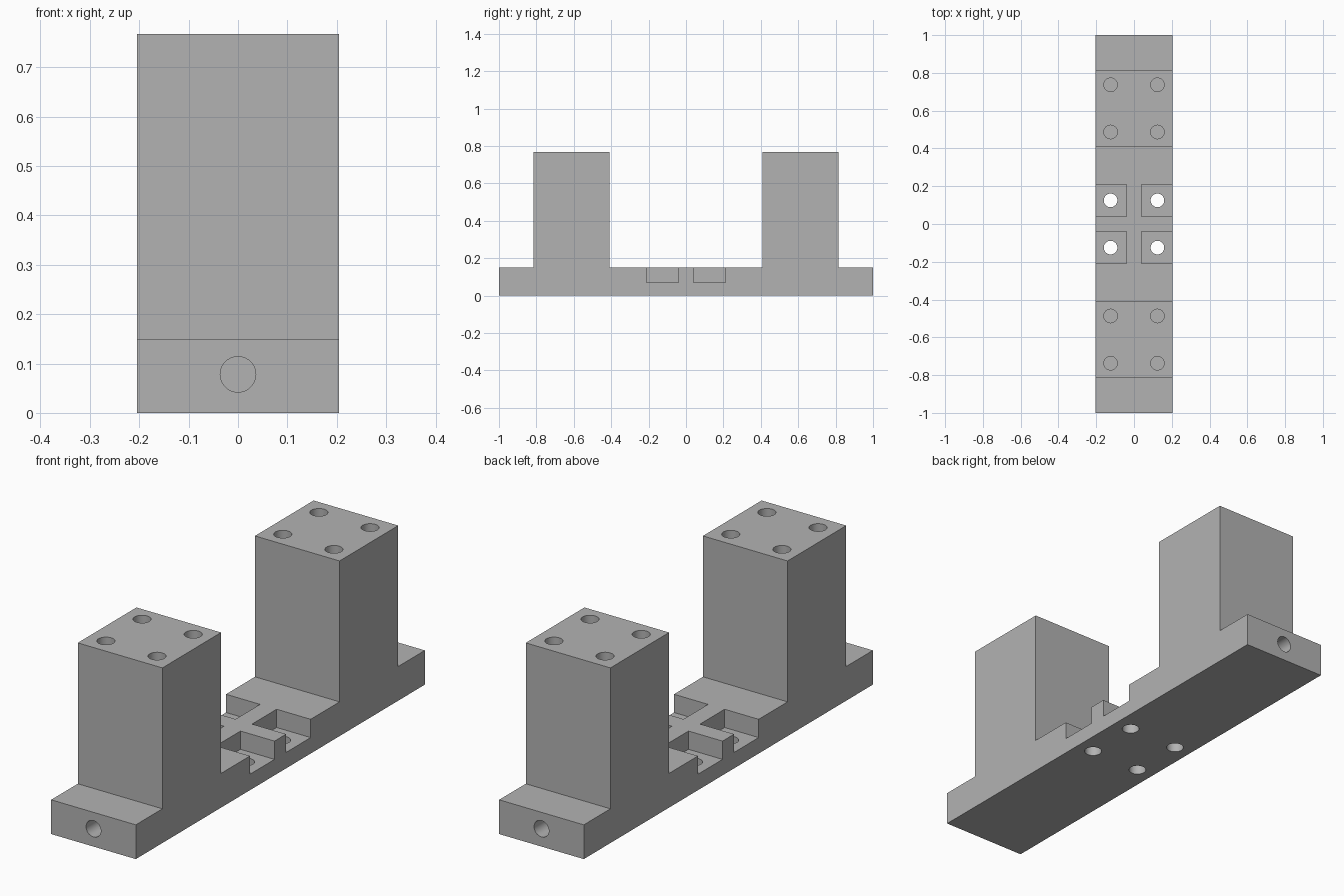
import bpy
import bmesh
from math import radians
from mathutils import Matrix, Vector

default = bpy.data.objects.get("Cube")
if default:
    bpy.data.objects.remove(default, do_unlink=True)

HALF_WIDTH, BASE_H, TOWER_H = 0.205, 0.15, 0.767
TOWER_IN, TOWER_OUT = 0.41, 0.816
POCKET_IN, POCKET_OUT, POCKET_Z = 0.04, 0.21, 0.07
HOLE_X, HOLE_R = 0.124, 0.036
SIGNS = (-1, 1)

grey = bpy.data.materials.new("plain grey")
grey.use_nodes = True
colour = (0.45, 0.45, 0.45, 1)
grey.diffuse_color = colour
grey.node_tree.nodes["Principled BSDF"].inputs["Base Color"].default_value = colour


def make_object(name, bm):
    bmesh.ops.recalc_face_normals(bm, faces=bm.faces)
    mesh = bpy.data.meshes.new(name)
    bm.to_mesh(mesh)
    bm.free()
    mesh.materials.append(grey)
    obj = bpy.data.objects.new(name, mesh)
    bpy.context.collection.objects.link(obj)
    return obj


def add_box(bm, low, high):
    low, high = Vector(low), Vector(high)
    place = Matrix.Translation((low + high) / 2) @ Matrix.Diagonal((high - low).to_4d())
    bmesh.ops.create_cube(bm, size=1, matrix=place)


def add_cylinder(bm, start, end, radius):
    start, end = Vector(start), Vector(end)
    axis = end - start
    turn = axis.to_track_quat("Z", "Y").to_matrix().to_4x4()
    bmesh.ops.create_cone(bm, cap_ends=True, segments=40, radius1=radius,
                          radius2=radius, depth=axis.length,
                          matrix=Matrix.Translation((start + end) / 2) @ turn)


# Base and twin towers as one extruded side profile
half = [(TOWER_IN, BASE_H), (TOWER_IN, TOWER_H), (TOWER_OUT, TOWER_H),
        (TOWER_OUT, BASE_H), (1, BASE_H), (1, 0)]
profile = half + [(-y, z) for y, z in reversed(half)]
bm = bmesh.new()
face = bm.faces.new([bm.verts.new((-HALF_WIDTH, y, z)) for y, z in profile])
side = bmesh.ops.extrude_face_region(bm, geom=[face])
bmesh.ops.translate(bm, vec=(2 * HALF_WIDTH, 0, 0),
                    verts=[v for v in side["geom"] if isinstance(v, bmesh.types.BMVert)])
bracket = make_object("twin_tower_bracket", bm)

# Open pockets in the middle, leaving a cross of ribs
pockets = bmesh.new()
# Bolt holes through the pocket floors
bolt_holes = bmesh.new()
# Blind holes in the tower tops and in both ends of the base
blind_holes = bmesh.new()
for sy in SIGNS:
    add_cylinder(blind_holes, (0, sy * 1.1, 0.078), (0, sy * 0.8, 0.078), HOLE_R)
    for sx in SIGNS:
        xs = sorted((sx * POCKET_IN, sx * 0.3))
        ys = sorted((sy * POCKET_IN, sy * POCKET_OUT))
        add_box(pockets, (xs[0], ys[0], POCKET_Z), (xs[1], ys[1], 0.3))
        x = sx * HOLE_X
        add_cylinder(bolt_holes, (x, sy * 0.125, -0.1), (x, sy * 0.125, 0.3), HOLE_R)
        for y in (0.487, 0.737):
            add_cylinder(blind_holes, (x, sy * y, 0.52), (x, sy * y, 0.9), HOLE_R)

# Cut everything out and discard the cutters
bpy.context.view_layer.objects.active = bracket
for name, cutter_bm in (("pocket_cutter", pockets), ("bolt_hole_cutter", bolt_holes),
                        ("blind_hole_cutter", blind_holes)):
    cutter = make_object(name, cutter_bm)
    cutter.hide_render = True
    cut = bracket.modifiers.new(name, "BOOLEAN")
    cut.operation = "DIFFERENCE"
    cut.solver = "EXACT"
    cut.object = cutter
    bpy.ops.object.modifier_apply(modifier=cut.name)
    bpy.data.objects.remove(cutter, do_unlink=True)

# Smooth hole walls, crisp edges elsewhere
bpy.ops.object.select_all(action="DESELECT")
bracket.select_set(True)
bpy.ops.object.shade_smooth_by_angle(angle=radians(30))
